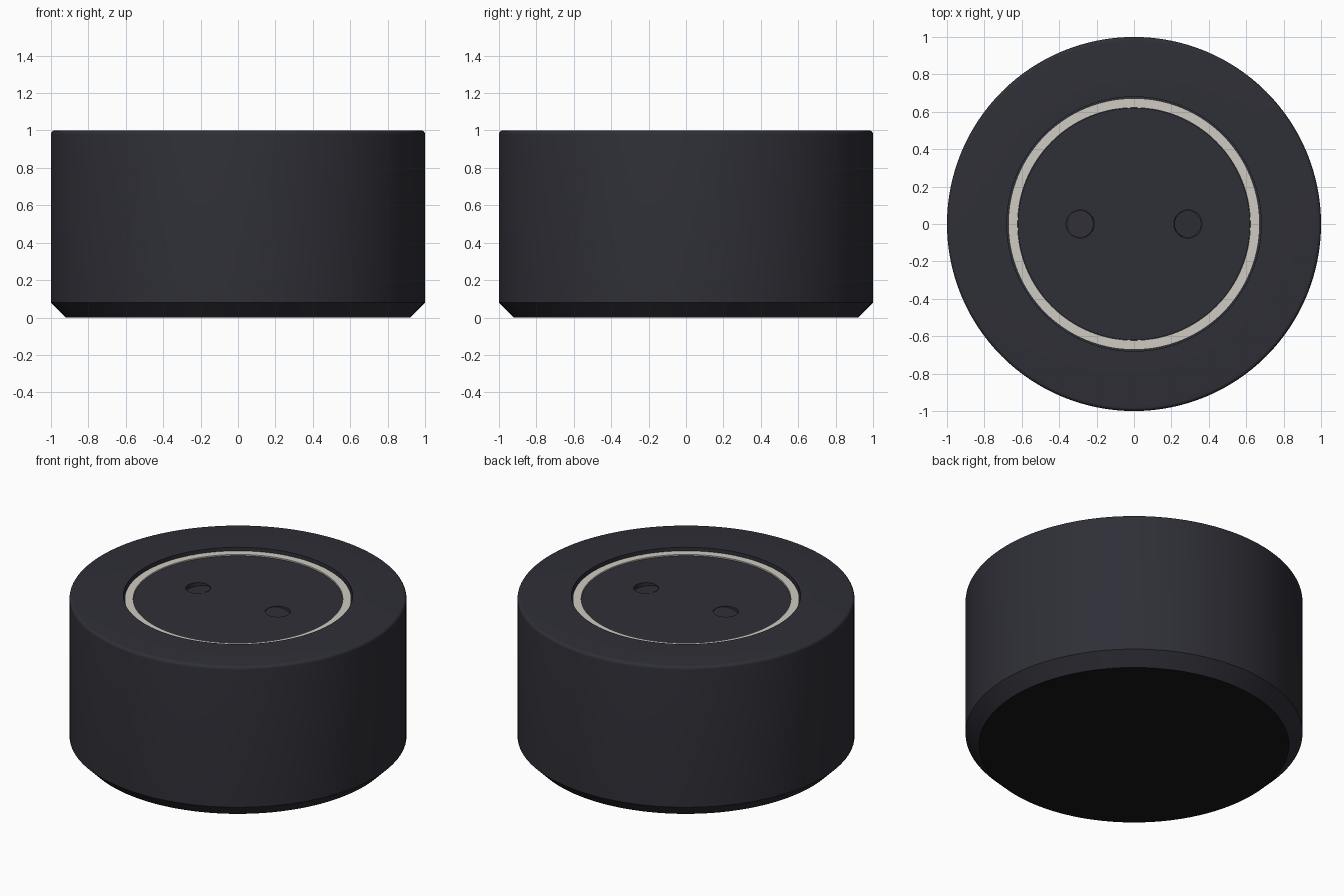
import bpy, bmesh, math
from mathutils import Matrix

cube = bpy.data.objects.get("Cube")
if cube:
    bpy.data.objects.remove(cube, do_unlink=True)

SEGMENTS = 128


def material(name, color):
    m = bpy.data.materials.new(name)
    m.use_nodes = True
    m.diffuse_color = (*color, 1)
    m.node_tree.nodes["Principled BSDF"].inputs["Base Color"].default_value = (*color, 1)
    return m


charcoal = material("charcoal", (0.028, 0.028, 0.038))
black = material("rubber black", (0.009, 0.009, 0.009))
silver = material("pale silver", (0.62, 0.59, 0.54))


def lathe(name, profile, mats, segments=SEGMENTS, closed=False):
    """Spin (radius, height) points around z; radius 0 closes an end."""
    bm = bmesh.new()
    verts = [bm.verts.new((r, 0, z)) for r, z in profile]
    pairs = list(zip(verts, verts[1:])) + ([(verts[-1], verts[0])] if closed else [])
    edges = [bm.edges.new(p) for p in pairs]
    bmesh.ops.spin(bm, geom=verts + edges, axis=(0, 0, 1), cent=(0, 0, 0),
                   angle=math.tau, steps=segments)
    bmesh.ops.remove_doubles(bm, verts=bm.verts, dist=1e-5)
    bmesh.ops.recalc_face_normals(bm, faces=bm.faces)
    mesh = bpy.data.meshes.new(name)
    bm.to_mesh(mesh)
    bm.free()
    for m in mats:
        mesh.materials.append(m)
    obj = bpy.data.objects.new(name, mesh)
    bpy.context.collection.objects.link(obj)
    return obj


def smooth(obj):
    bpy.ops.object.select_all(action="DESELECT")
    obj.select_set(True)
    bpy.context.view_layer.objects.active = obj
    bpy.ops.object.shade_smooth_by_angle(angle=math.radians(30))


# Body: chamfered foot, straight wall, rounded top rim, recessed well
rim = [(0.98 + 0.02 * math.cos(a), 0.98 + 0.02 * math.sin(a))
       for a in (math.pi / 2 * i / 5 for i in range(6))]
body = lathe("body", [(0, 0), (0.92, 0), (1, 0.08), *rim,
                      (0.68, 1), (0.68, 0.92), (0, 0.92)], [charcoal, black])
for face in body.data.polygons:
    if face.center.z < 0.001:
        face.material_index = 1
smooth(body)

# Light ring in the well
ring = lathe("light_ring", [(0.622, 0.93), (0.672, 0.93), (0.672, 0.98), (0.622, 0.98)],
             [silver], closed=True)
smooth(ring)

# Control disc with two button holes
disc = lathe("control_disc", [(0, 0.915), (0.62, 0.915), (0.62, 0.973), (0, 0.973)], [charcoal])
for side in (-1, 1):
    hole = lathe("button_cutter", [(0, 0.935), (0.075, 0.935), (0.075, 1.1), (0, 1.1)],
                 [charcoal], 48)
    hole.location.x = side * 0.288
    hole.hide_render = True
    hole.hide_viewport = True
    cut = disc.modifiers.new("button_hole", "BOOLEAN")
    cut.operation = "DIFFERENCE"
    cut.solver = "EXACT"
    cut.object = hole
smooth(disc)

# Buttons tilted so their outer edges dip into the disc
for side, label in ((-1, "right"), (1, "left")):
    button = lathe(label + "_button", [(0, -0.01), (0.073, -0.01), (0.073, 0), (0, 0)],
                   [charcoal], 48)
    button.matrix_world = (Matrix.Translation((side * 0.288, 0, 0.96))
                           @ Matrix.Rotation(side * math.radians(10), 4, "Y"))
    smooth(button)
